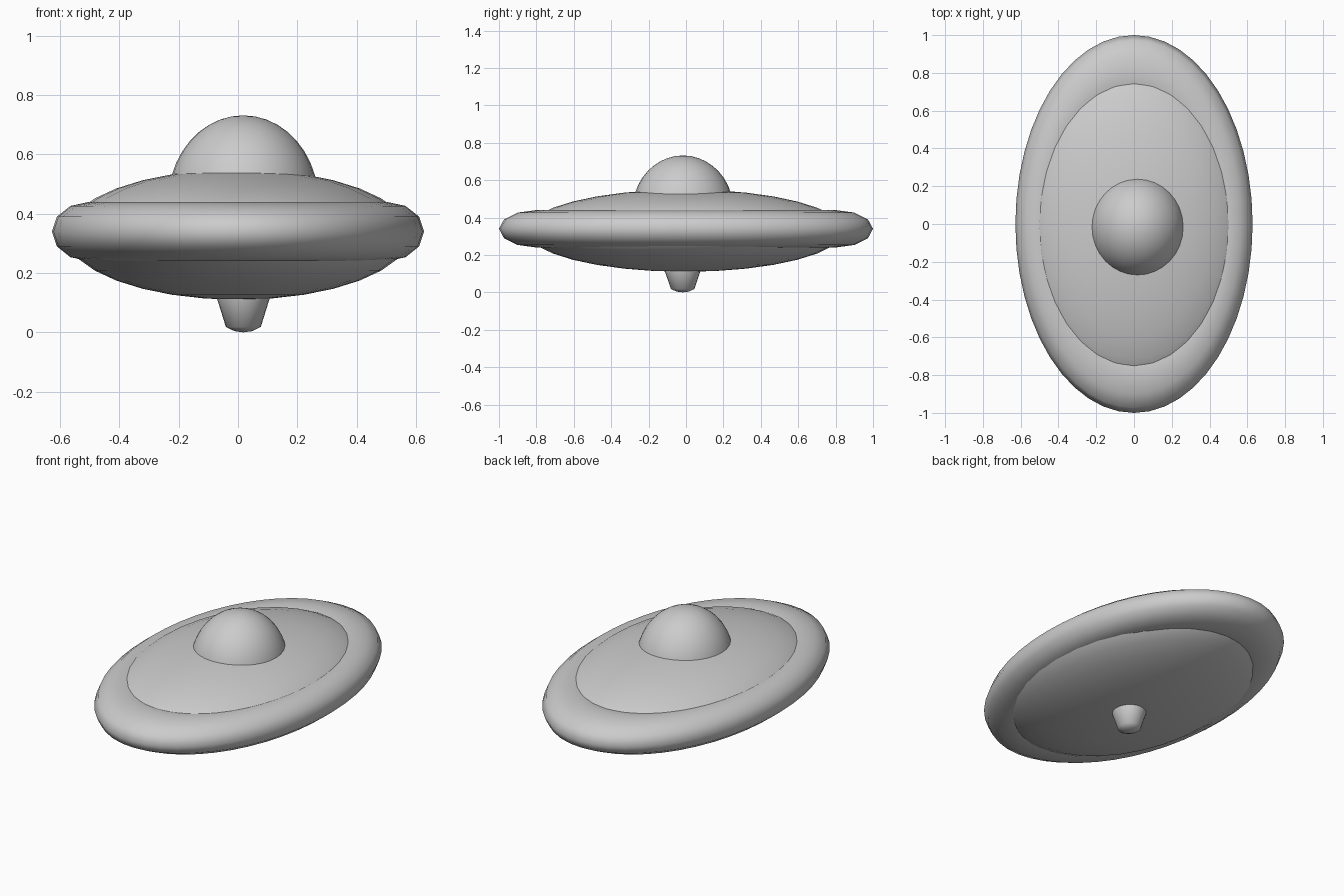
import bpy, bmesh, math
from mathutils import Vector

if "Cube" in bpy.data.objects:
    bpy.data.objects.remove(bpy.data.objects["Cube"])


def lathe(name, profile, centre, scale, sides=32, closed=False):
    """Revolve (radius, z) points around z, then scale to an ellipse."""
    bm = bmesh.new()
    verts = [bm.verts.new((r, 0, z)) for r, z in profile]
    pairs = list(zip(verts, verts[1:]))
    if closed:
        pairs.append((verts[-1], verts[0]))
    edges = [bm.edges.new(p) for p in pairs]
    bmesh.ops.spin(bm, geom=verts + edges, cent=(0, 0, 0), axis=(0, 0, 1),
                   angle=math.tau, steps=sides, use_duplicate=False)
    bmesh.ops.remove_doubles(bm, verts=bm.verts, dist=1e-4)
    for v in bm.verts:
        v.co = Vector(c + s * k for c, s, k in zip(centre, scale, v.co))
    bmesh.ops.recalc_face_normals(bm, faces=bm.faces)
    mesh = bpy.data.meshes.new(name)
    bm.to_mesh(mesh)
    bm.free()
    obj = bpy.data.objects.new(name, mesh)
    bpy.context.collection.objects.link(obj)
    for p in mesh.polygons:
        p.use_smooth = True
    return obj


def arc(start, end, steps):
    """Unit circle points between two angles in degrees."""
    angles = [math.radians(start + (end - start) * i / steps) for i in range(steps + 1)]
    return [(math.cos(a), math.sin(a)) for a in angles]


# Lens-shaped hull
lathe("hull", arc(-90, 90, 16), (0, -0.005, 0.33), (0.58, 0.85, 0.22))

# Rounded oval rim around the hull
ring = [(0.8 + 0.2 * c, 0.1 * s) for c, s in arc(0, 330, 11)]
lathe("rim", ring, (0, 0, 0.34), (0.628, 1, 1), sides=48, closed=True)

# Cockpit dome, slightly off centre
lathe("dome", arc(0, 90, 10), (0.018, -0.016, 0.44), (0.254, 0.27, 0.292))

# Tapered nozzle under the hull
nozzle = [(0, 0), (0.03, 0.004), (0.06, 0.018), (0.09, 0.112), (0.098, 0.16), (0, 0.16)]
lathe("nozzle", nozzle, (0.018, -0.018, 0), (0.98, 1.05, 1), sides=24)
